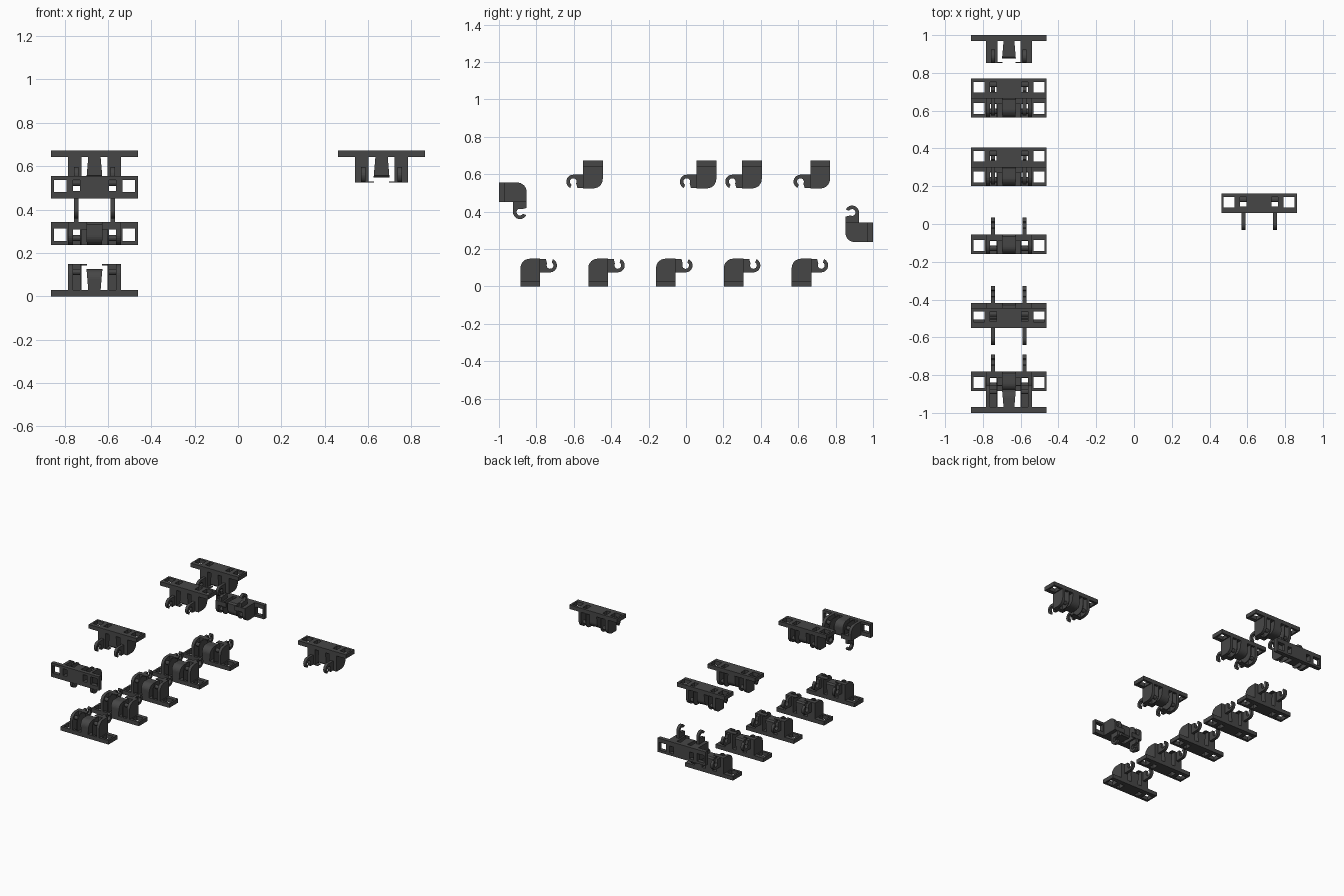
import bpy, bmesh
from math import sin, cos, pi, radians
from mathutils import Matrix

cube = bpy.data.objects.get("Cube")
if cube:
    bpy.data.objects.remove(cube)

steel = bpy.data.materials.new("dark_steel")
steel.use_nodes = True
colour = (0.062, 0.062, 0.062, 1)
steel.diffuse_color = colour
steel.node_tree.nodes["Principled BSDF"].inputs["Base Color"].default_value = colour

HALF, DEPTH, THICK, HEIGHT = 0.2, 0.105, 0.03, 0.148


def arc(cy, cz, r, a0, a1, n):
    """Points on an arc in the y-z plane, angles in degrees."""
    angles = [radians(a0 + (a1 - a0) * i / n) for i in range(n + 1)]
    return [(cy + r * cos(a), cz + r * sin(a)) for a in angles]


def extrude(bm, profile, x0, x1, flare=0):
    """Extrude a y-z profile along x; flare widens it away from the plate."""
    rings = []
    for x, side in ((x0, -1), (x1, 1)):
        rings.append([bm.verts.new((x + side * flare * z, y, z)) for y, z in profile])
    a, b = rings
    bm.faces.new(a)
    bm.faces.new(b[::-1])
    for i in range(len(a)):
        j = (i + 1) % len(a)
        bm.faces.new((a[i], b[i], b[j], a[j]))


def both_sides(bm, profile, x0, x1):
    for s in (-1, 1):
        extrude(bm, profile, *sorted((s * x0, s * x1)))


def rect(y0, y1, z0, z1):
    return [(y0, z0), (y1, z0), (y1, z1), (y0, z1)]


def finish(bm, name):
    bmesh.ops.recalc_face_normals(bm, faces=bm.faces)
    mesh = bpy.data.meshes.new(name)
    bm.to_mesh(mesh)
    bm.free()
    mesh.materials.append(steel)
    return mesh


def make_plate():
    # flat shoe with two square outer openings and two hook slots
    bm = bmesh.new()
    half_x = [0.066, 0.1, 0.13, 0.187, HALF]
    xs = [-x for x in reversed(half_x)] + half_x
    ys = [0, 0.018, 0.07, 0.075, DEPTH]
    grid = [[bm.verts.new((x, y, 0)) for y in ys] for x in xs]
    for i in range(len(xs) - 1):
        for j in range(len(ys) - 1):
            mid = abs(xs[i] + xs[i + 1]) / 2
            window = 0.13 < mid < 0.187 and j in (1, 2)
            slot = 0.066 < mid < 0.1 and j == 1
            if not (window or slot):
                bm.faces.new((grid[i][j], grid[i + 1][j], grid[i + 1][j + 1], grid[i][j + 1]))
    top = bmesh.ops.extrude_face_region(bm, geom=bm.faces[:])["geom"]
    verts = [g for g in top if isinstance(g, bmesh.types.BMVert)]
    bmesh.ops.translate(bm, verts=verts, vec=(0, 0, THICK))
    return finish(bm, "plate")


def make_lugs():
    # paired cheeks with a rounded front shoulder, joined by a rear block
    bm = bmesh.new()
    r = 0.05
    cheek = [(0, 0.025), (DEPTH, 0.025), (DEPTH, HEIGHT)] + arc(r, HEIGHT - r, r, 90, 180, 8)
    both_sides(bm, cheek, 0.06, 0.066)
    both_sides(bm, cheek, 0.1, 0.122)
    both_sides(bm, rect(0.072, DEPTH, 0.025, HEIGHT), 0.066, 0.1)
    # thin upper webs reaching toward the centre guide
    both_sides(bm, rect(0.07, DEPTH, 0.143, HEIGHT), 0.035, 0.06)
    return finish(bm, "hinge_lugs")


def make_guide():
    # central tooth, wider at its free end
    bm = bmesh.new()
    r, top = 0.045, 0.125
    tooth = [(0, 0.025), (DEPTH, 0.025), (DEPTH, top - 0.01), (DEPTH - 0.01, top)]
    extrude(bm, tooth + arc(r, top - r, r, 90, 180, 8), -0.026, 0.026, 0.085)
    return finish(bm, "centre_guide")


def make_pins():
    bm = bmesh.new()
    both_sides(bm, arc(0.032, 0.113, 0.014, 0, 330, 11), 0.064, 0.102)
    return finish(bm, "hinge_pins")


def make_hooks():
    # C-shaped hook opening away from the plate
    bm = bmesh.new()
    cy, cz = 0.158, 0.112
    hook = [(0.09, 0.075), (0.09, HEIGHT - 0.002), (0.136, HEIGHT - 0.002)]
    hook += arc(cy, cz, 0.018, 150, 420, 14)
    hook += arc(cy, cz, 0.037, 65, -90, 12)
    both_sides(bm, hook, 0.073, 0.094)
    return finish(bm, "hooks")


parts = [make_plate(), make_lugs(), make_guide(), make_pins(), make_hooks()]

# placements: x, y, z, rotation about x in degrees
SIDE = 0.662
links = [(-SIDE, -0.885 + 0.3625 * i, 0, 0) for i in range(5)]
links += [(-SIDE, y, 0.672, 180) for y in (-0.445, 0.405, 0.77)]
links += [(SIDE, 0.162, 0.672, 180)]
links += [(-SIDE, -1, 0.555, -90), (-SIDE, 1, 0.237, 90)]

for n, (x, y, z, angle) in enumerate(links, 1):
    for mesh in parts:
        ob = bpy.data.objects.new(f"{mesh.name}_{n}", mesh)
        bpy.context.collection.objects.link(ob)
        ob.matrix_world = Matrix.Translation((x, y, z)) @ Matrix.Rotation(radians(angle), 4, "X")
